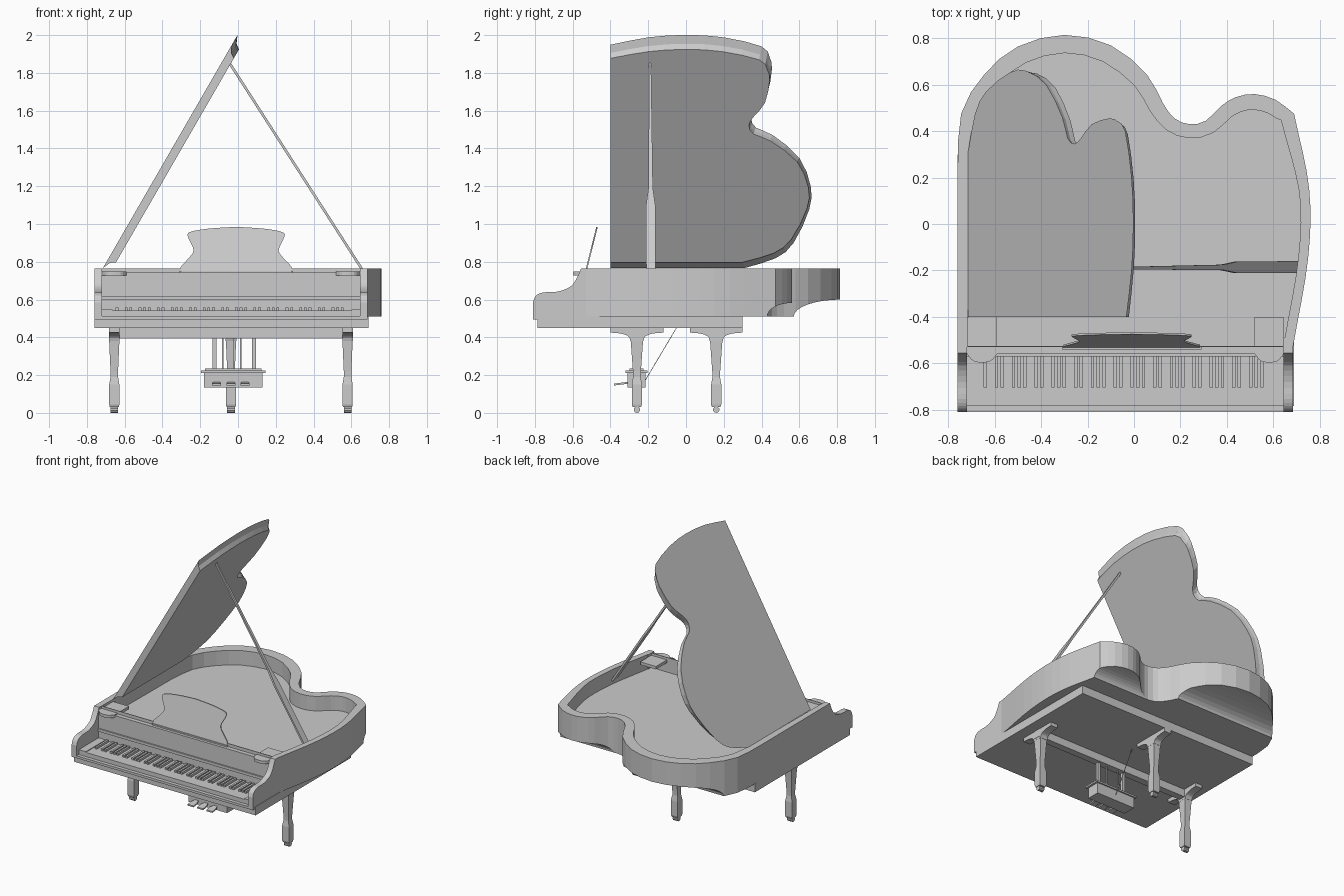
import bpy
import bmesh
from math import cos, sin, pi
from mathutils import Vector

cube = bpy.data.objects.get("Cube")
if cube:
    bpy.data.objects.remove(cube, do_unlink=True)

grey = bpy.data.materials.new("satin grey")
grey.use_nodes = True
COLOUR = (0.6, 0.6, 0.6, 1)
grey.diffuse_color = COLOUR
grey.node_tree.nodes["Principled BSDF"].inputs["Base Color"].default_value = COLOUR


def loft(name, loops):
    """Skin a stack of matching closed loops, cap both ends and add the object."""
    bm = bmesh.new()
    rings = [[bm.verts.new(p) for p in loop] for loop in loops]
    count = len(rings[0])
    for low, high in zip(rings, rings[1:]):
        for i in range(count):
            j = (i + 1) % count
            bm.faces.new((low[i], low[j], high[j], high[i]))
    caps = [bm.faces.new(rings[0]), bm.faces.new(rings[-1])]
    bm.normal_update()
    bmesh.ops.triangulate(bm, faces=caps)
    bmesh.ops.recalc_face_normals(bm, faces=bm.faces)
    mesh = bpy.data.meshes.new(name)
    bm.to_mesh(mesh)
    bm.free()
    mesh.materials.append(grey)
    obj = bpy.data.objects.new(name, mesh)
    bpy.context.collection.objects.link(obj)
    return obj


def rect(x0, x1, y0, y1, z):
    return [(x0, y0, z), (x1, y0, z), (x1, y1, z), (x0, y1, z)]


def box(name, x0, x1, y0, y1, z0, z1):
    return loft(name, [rect(x0, x1, y0, y1, z0), rect(x0, x1, y0, y1, z1)])


def smooth_path(points, steps=3):
    """Catmull-Rom curve through a few 2D points."""
    pts = [Vector(p) for p in points]
    pts = [2 * pts[0] - pts[1]] + pts + [2 * pts[-1] - pts[-2]]
    out = []
    for a, b, c, d in zip(pts, pts[1:], pts[2:], pts[3:]):
        for k in range(steps):
            t = k / steps
            out.append(0.5 * (2 * b + (c - a) * t + (2 * a - 5 * b + 4 * c - d) * t * t
                              + (3 * b - a - 3 * c + d) * t ** 3))
    return out + [pts[-2]]


def clamp(v):
    return max(0, min(1, v))


# Curved case: outer wall, rim top, inner wall and soundboard
TOP, BASE, FLOOR = 0.765, 0.51, 0.66
outline = [Vector((-0.76, -0.53))] + smooth_path([
    (-0.76, 0.24), (-0.745, 0.475), (-0.645, 0.645), (-0.5, 0.765), (-0.3, 0.815), (-0.1, 0.77),
    (0.055, 0.645), (0.125, 0.52), (0.175, 0.455), (0.24, 0.43), (0.31, 0.445), (0.375, 0.508),
    (0.44, 0.547), (0.52, 0.56), (0.61, 0.535), (0.69, 0.475)], 2) + smooth_path([
        (0.69, 0.475), (0.755, 0.15), (0.75, -0.15), (0.685, -0.53)], 4)[1:]


def inner_loop(points):
    result = []
    for i, p in enumerate(points):
        before, after = points[max(i - 1, 0)], points[min(i + 1, len(points) - 1)]
        along = (after - before).normalized()
        wall = 0.042 + 0.036 * clamp((p.y - 0.1) / 0.65)
        result.append(p + Vector((along.y, -along.x)) * wall)
    for end in (0, -1):
        result[end].y = points[end].y + 0.005
    return result


inside = inner_loop(outline)
case = loft("case", [[(p.x, p.y, BASE) for p in outline],
                     [(p.x, p.y, TOP) for p in outline],
                     [(p.x, p.y, TOP) for p in inside],
                     [(p.x, p.y, FLOOR) for p in inside]])

# Coves hollowed under the two tail lobes
for x0, x1, y, reach, rise in ((-0.9, 0.235, 0.57, 0.25, 0.09), (0.235, 0.9, 0.43, 0.13, 0.072)):
    arc = [k * pi / 16 for k in range(9)]
    cove = [(y + reach * (1 - cos(a)), BASE + rise * sin(a)) for a in arc]
    cove += [(y + 0.5, BASE + rise), (y + 0.5, BASE - 0.1), (y, BASE - 0.1)]
    cutter = loft("cove_cutter", [[(x, *p) for p in cove] for x in (x0, x1)])
    cutter.hide_render = True
    cut = case.modifiers.new("cove", "BOOLEAN")
    cut.operation = "DIFFERENCE"
    cut.solver = "EXACT"
    cut.object = cutter
    bpy.context.view_layer.objects.active = case
    bpy.ops.object.modifier_apply(modifier=cut.name)
    bpy.data.objects.remove(cutter, do_unlink=True)

# Cheeks at both ends of the keyboard
cheek = smooth_path([(-0.81, 0.585), (-0.795, 0.62), (-0.755, 0.638), (-0.68, 0.642),
                     (-0.61, 0.67), (-0.575, 0.72), (-0.556, TOP)])
cheek += [Vector((-0.49, TOP)), Vector((-0.49, 0.495)), Vector((-0.81, 0.495))]
for name, x in (("right_cheek", -0.76), ("left_cheek", 0.645)):
    loft(name, [[(x + w, p.x, p.y) for p in cheek] for w in (0, 0.04)])

# Keybed, key slip, fallboard and music shelf
box("bottom_board", -0.76, 0.69, -0.785, 0.3, 0.45, 0.511)
box("key_slip", -0.72, 0.645, -0.81, -0.785, 0.495, 0.512)
box("white_keys", -0.665, 0.6, -0.785, -0.56, 0.5, 0.542)
box("right_key_block", -0.72, -0.665, -0.785, -0.56, 0.5, 0.547)
box("left_key_block", 0.6, 0.645, -0.785, -0.56, 0.5, 0.547)
box("fallboard_lip", -0.72, 0.645, -0.57, -0.55, 0.597, 0.617)
box("fallboard", -0.72, 0.645, -0.56, -0.53, 0.5, 0.723)
box("music_shelf", -0.72, 0.645, -0.56, -0.525, 0.723, 0.742)
for name, x0, x1 in (("right_shelf", -0.72, -0.59), ("left_shelf", 0.52, 0.645)):
    inset = (x1 - x0) / 4
    plate = smooth_path([(x0, -0.56), (x0 + inset, -0.593), (x1 - inset, -0.593), (x1, -0.56)])
    plate += [Vector((x1, -0.4)), Vector((x0, -0.4))]
    loft(name, [[(p.x, p.y, z) for p in plate] for z in (0.727, 0.748)])

# Black keys, in groups of two and three
pitch = 1.265 / 52
for i in range(51):
    if i % 7 not in (1, 4):
        x = -0.665 + (i + 1) * pitch
        box("black_key", x - 0.007, x + 0.007, -0.705, -0.57, 0.54, 0.557)

# Leaning music desk with a scrolled outline
half = smooth_path([(0.285, 0.745), (0.295, 0.77), (0.255, 0.815), (0.225, 0.86),
                    (0.25, 0.92), (0.25, 0.955), (0.15, 0.975), (0, 0.985)])
desk = half + [Vector((-p.x, p.y)) for p in reversed(half[:-1])]
loft("music_desk", [[(p.x - 0.01, -0.535 + (p.y - 0.745) / 4 + d, p.y) for p in desk]
                    for d in (0, 0.008)])
box("desk_ledge", -0.31, 0.29, -0.54, -0.525, 0.742, 0.752)

# Raised lid: u runs up from the hinge; a hollow moulding leads to the inset underside
lid = [Vector((0, -0.4))] + smooth_path([
    (1.365, -0.4), (1.41, -0.2), (1.425, 0), (1.41, 0.2), (1.355, 0.4), (1.29, 0.442),
    (1.216, 0.455), (1.066, 0.43), (0.973, 0.37), (0.916, 0.345), (0.858, 0.37), (0.812, 0.46),
    (0.673, 0.6), (0.5, 0.66), (0.36, 0.653), (0.154, 0.57), (0.06, 0.475), (0, 0.31)], 2)
up, out = Vector((0.5, 0.866)), Vector((0.866, -0.5))


def lid_loop(inset, depth):
    loop = []
    for p in lid:
        u = inset + p.x * (1 - inset * 1.42)
        at = Vector((-0.715, 0.767)) + up * u + out * depth
        loop.append((at.x, p.y - inset * clamp(p.y * 3) / 5, at.y))
    return loop


loft("lid", [lid_loop(0, 0), lid_loop(0.042, 0.019), lid_loop(0.061, 0.045)])

# Lid prop: broad foot narrowing to a thin stick
foot, tip = Vector((0.705, -0.185, 0.685)), Vector((-0.05, -0.19, 1.86))
stick = []
for t, w in ((0, 0.025), (0.35, 0.025), (0.43, 0.012), (1, 0.005)):
    c = foot.lerp(tip, t)
    stick.append(rect(c.x - 0.008, c.x + 0.008, c.y - w, c.y + w, c.z))
loft("lid_prop", stick)

# Legs: caster wheel, block foot, tapered shaft and curved bracket
SHAFT = ((0.03, 0.024, 0.022), (0.045, 0.027, 0.027), (0.15, 0.027, 0.027), (0.19, 0.02, 0.02),
         (0.22, 0.02, 0.021), (0.4, 0.028, 0.034), (0.45, 0.028, 0.034))
bracket = smooth_path([(0.034, 0.38), (0.045, 0.405), (0.085, 0.42), (0.14, 0.425)])
bracket.append(Vector((0.14, 0.451)))
bracket += [Vector((-p.x, p.y)) for p in reversed(bracket)]
wheel = [(0.017 * sin(k * pi / 5), 0.017 - 0.017 * cos(k * pi / 5)) for k in range(10)]
for name, x, y in (("front_right", -0.655, -0.26), ("front_left", 0.58, -0.26),
                   ("rear", -0.037, 0.16)):
    loft(name + "_leg", [rect(x - a, x + a, y - b, y + b, z) for z, a, b in SHAFT])
    loft(name + "_bracket", [[(x + d, y + p.x, p.y) for p in bracket] for d in (-0.028, 0.028)])
    loft(name + "_caster", [[(x + d, y + a, b) for a, b in wheel] for d in (-0.02, 0.02)])
box("leg_rail", -0.68, 0.61, -0.285, -0.235, 0.395, 0.451)

# Pedal lyre with posts, pedals and a rear brace
box("lyre_box", -0.18, 0.13, -0.31, -0.215, 0.135, 0.212)
box("lyre_top", -0.195, 0.145, -0.32, -0.205, 0.212, 0.224)
box("lyre_collar", -0.175, 0.125, -0.3, -0.225, 0.224, 0.235)
for x, w in ((-0.125, 0.01), (0.085, 0.01), (-0.08, 0.004), (0.015, 0.004)):
    box("lyre_post", x - w, x + w, -0.262 - w, -0.262 + w, 0.22, 0.451)
for x in (-0.113, -0.037, 0.037):
    loft("pedal", [[(x + a, y, z + b) for a, b in
                    ((-w, -0.005), (w, -0.005), (w, 0.005), (-w, 0.005))]
                   for y, z, w in ((-0.38, 0.15, 0.024), (-0.34, 0.155, 0.024), (-0.3, 0.16, 0.01))])
loft("lyre_brace", [rect(-0.027, -0.023, y - 0.002, y + 0.002, z)
                    for y, z in ((-0.22, 0.165), (-0.05, 0.451))])
